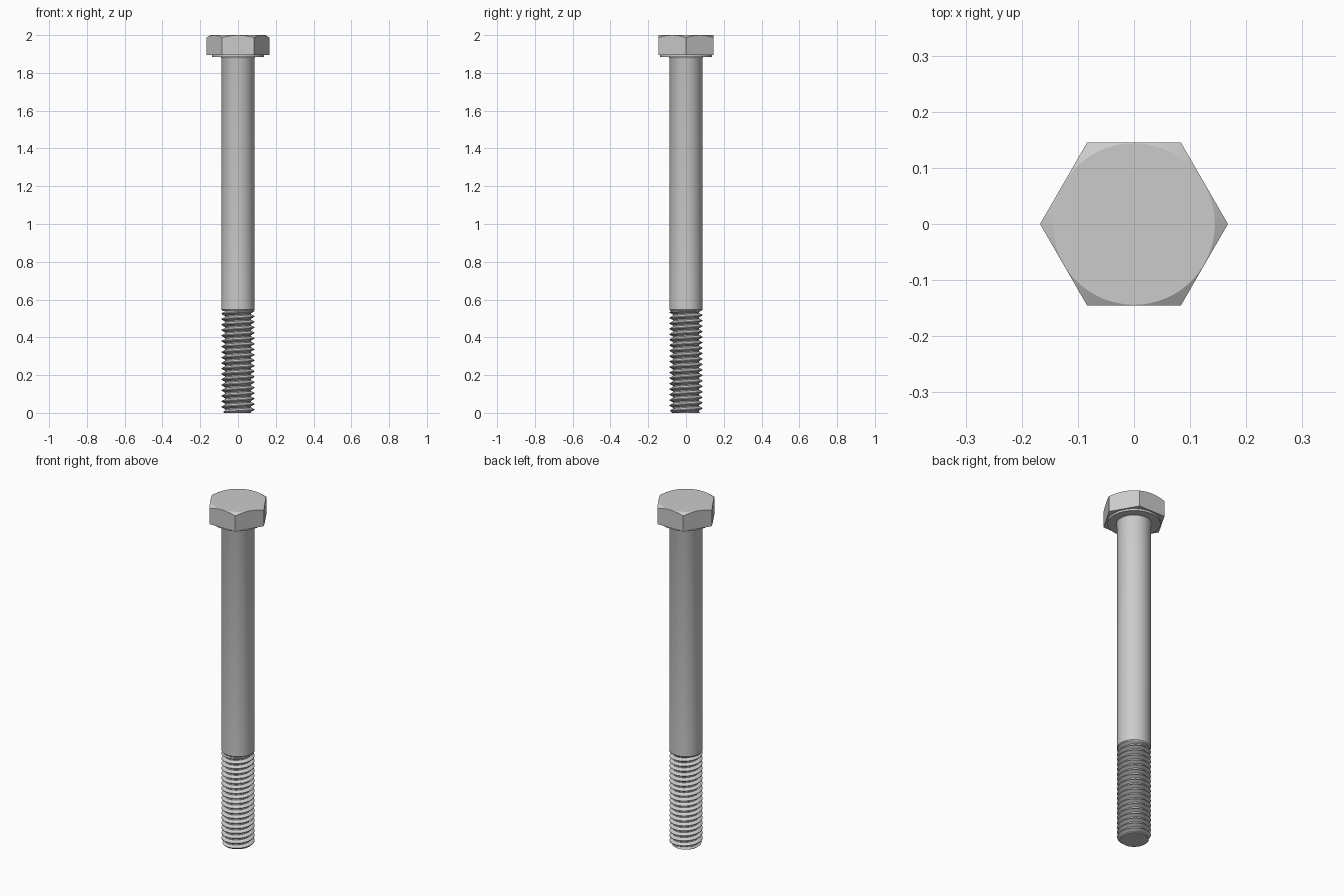
import bpy, bmesh
from math import sin, cos, tan, pi, radians, floor

if "Cube" in bpy.data.objects:
    bpy.data.objects.remove(bpy.data.objects["Cube"])

PITCH = 0.029
R_MAJOR, R_ROOT = 0.087, 0.069
THREAD_TOP = 0.54
HEAD_Z, APOTHEM = 1.895, 0.145


def finish(name, bm):
    bmesh.ops.remove_doubles(bm, verts=bm.verts, dist=1e-5)
    bmesh.ops.recalc_face_normals(bm, faces=bm.faces)
    mesh = bpy.data.meshes.new(name)
    bm.to_mesh(mesh)
    bm.free()
    obj = bpy.data.objects.new(name, mesh)
    bpy.context.collection.objects.link(obj)
    bpy.ops.object.select_all(action='DESELECT')
    bpy.context.view_layer.objects.active = obj
    obj.select_set(True)
    bpy.ops.object.shade_smooth_by_angle(angle=radians(25))
    return obj


def sweep(name, count, rows, point, caps=True):
    """Skin a round body; point(row, angle) gives (radius, z)."""
    bm = bmesh.new()
    cols = []
    for j in range(count + 1):
        a = 2 * pi * j / count
        col = []
        for k in range(rows):
            r, z = point(k, a)
            col.append(bm.verts.new((r * cos(a), r * sin(a), z)))
        cols.append(col)
    for c, d in zip(cols, cols[1:]):
        for k in range(rows - 1):
            bm.faces.new((c[k], d[k], d[k + 1], c[k + 1]))
    bmesh.ops.remove_doubles(bm, verts=bm.verts, dist=1e-5)
    if caps:
        zs = [v.co.z for v in bm.verts]
        for end in (min(zs), max(zs)):
            rim = [e for e in bm.edges if e.is_boundary
                   and all(abs(v.co.z - end) < 1e-5 for v in e.verts)]
            bmesh.ops.edgeloop_fill(bm, edges=rim)
    return finish(name, bm)


# Hexagon head: chamfered corners on top, round washer face below
def hex_radius(a):
    return APOTHEM / cos((a % (pi / 3)) - pi / 6)


def head_point(k, a):
    r = hex_radius(a)
    return [(0.137, 1.884), (0.137, HEAD_Z), (r, HEAD_Z),
            (r, 2 - (r - 0.144) * tan(radians(30))), (0.144, 2.0)][k]


sweep("hex_head", 96, 5, head_point)

# Plain shank with a small fillet under the head
SHANK = [(R_ROOT, THREAD_TOP), (R_MAJOR - 0.005, THREAD_TOP), (R_MAJOR, THREAD_TOP + 0.007),
         (R_MAJOR, 1.874), (R_MAJOR + 0.002, 1.880), (R_MAJOR + 0.006, 1.885)]
sweep("shank", 64, len(SHANK), lambda k, a: SHANK[k])

# Right-handed helical thread with a trapezoid tooth
TOOTH = [(0.0, R_ROOT), (0.2, R_ROOT), (0.54, R_MAJOR), (0.66, R_MAJOR), (1.0, R_ROOT)]


def tooth_radius(t):
    for (t0, r0), (t1, r1) in zip(TOOTH, TOOTH[1:]):
        if t <= t1:
            return r0 + (r1 - r0) * (t - t0) / (t1 - t0)
    return R_ROOT


def thread_point(k, a):
    lead = a / (2 * pi)
    turn = k // 4 - 2 + TOOTH[k % 4][0] + lead
    z = min(max(turn * PITCH, 0.0), THREAD_TOP + 0.001)
    phase = z / PITCH - lead
    r = tooth_radius(phase - floor(phase + 1e-7))
    return min(r, 0.074 + z), z


sweep("thread", 64, 4 * 23, thread_point)
